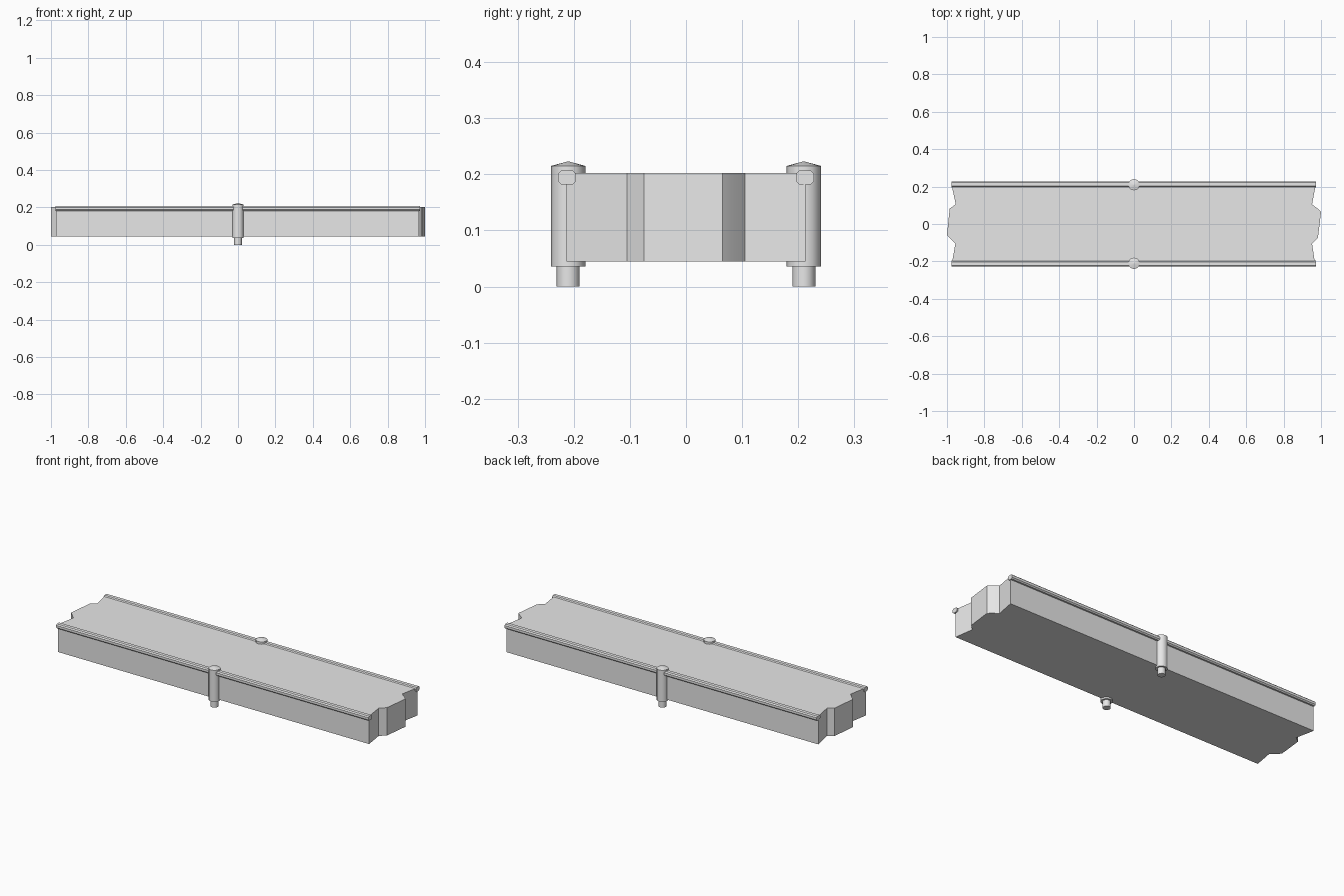
import bpy, bmesh, math

if "Cube" in bpy.data.objects:
    bpy.data.objects.remove(bpy.data.objects["Cube"])

grey = bpy.data.materials.new("plain grey")
grey.diffuse_color = (0.8, 0.8, 0.8, 1)
grey.use_nodes = True
grey.node_tree.nodes["Principled BSDF"].inputs["Base Color"].default_value = grey.diffuse_color


def finish(bm, name, angle):
    bmesh.ops.recalc_face_normals(bm, faces=bm.faces)
    mesh = bpy.data.meshes.new(name)
    bm.to_mesh(mesh)
    bm.free()
    mesh.materials.append(grey)
    obj = bpy.data.objects.new(name, mesh)
    bpy.context.collection.objects.link(obj)
    bpy.ops.object.select_all(action='DESELECT')
    obj.select_set(True)
    bpy.context.view_layer.objects.active = obj
    bpy.ops.object.shade_smooth_by_angle(angle=math.radians(angle))
    return obj


def prism(name, points, offset, angle):
    """Extrude a closed outline of 3D points along an offset."""
    bm = bmesh.new()
    face = bm.faces.new([bm.verts.new(p) for p in points])
    new = bmesh.ops.extrude_face_region(bm, geom=[face])["geom"]
    bmesh.ops.translate(bm, vec=offset,
                        verts=[v for v in new if isinstance(v, bmesh.types.BMVert)])
    return finish(bm, name, angle)


def lathe(name, profile, x, y, sides):
    """Revolve (radius, z) rings into a closed solid."""
    bm = bmesh.new()
    rings = []
    for r, z in profile:
        rings.append([bm.verts.new((x + r * math.cos(2 * math.pi * i / sides),
                                    y + r * math.sin(2 * math.pi * i / sides), z))
                      for i in range(sides)])
    for a, b in zip(rings, rings[1:]):
        for i in range(sides):
            j = (i + 1) % sides
            bm.faces.new((a[i], a[j], b[j], b[i]))
    bm.faces.new(rings[0])
    bm.faces.new(rings[-1])
    return finish(bm, name, 40)


# Deck slab with tongue-shaped broken ends
right_end = [(0.968, -0.213), (0.952, -0.105), (0.983, -0.075), (0.99, -0.02),
             (1.0, 0.065), (0.985, 0.08), (0.952, 0.105), (0.972, 0.213)]
left_end = [(-0.976, 0.213), (-0.953, 0.105), (-0.985, 0.083), (-0.992, 0.02),
            (-1.0, -0.06), (-0.985, -0.075), (-0.955, -0.105), (-0.974, -0.213)]
prism("deck", [(x, y, 0.045) for x, y in right_end + left_end], (0, 0, 0.157), 30)

# Edge rails and centre posts on both sides
rail_section = [(-0.016, 0.188), (-0.010, 0.182), (0.010, 0.182), (0.016, 0.188),
                (0.016, 0.201), (0.010, 0.207), (-0.010, 0.207), (-0.016, 0.201)]
post_profile = [(0.0205, 0.0), (0.0205, 0.036), (0.0305, 0.036),
                (0.0305, 0.215), (0.001, 0.223)]
for side, name in ((-1, "front"), (1, "back")):
    prism(name + "_rail", [(-0.976, side * 0.212 + dy, z) for dy, z in rail_section],
          (1.95, 0, 0), 30)
    lathe(name + "_post", post_profile, 0, side * 0.21, 12)
